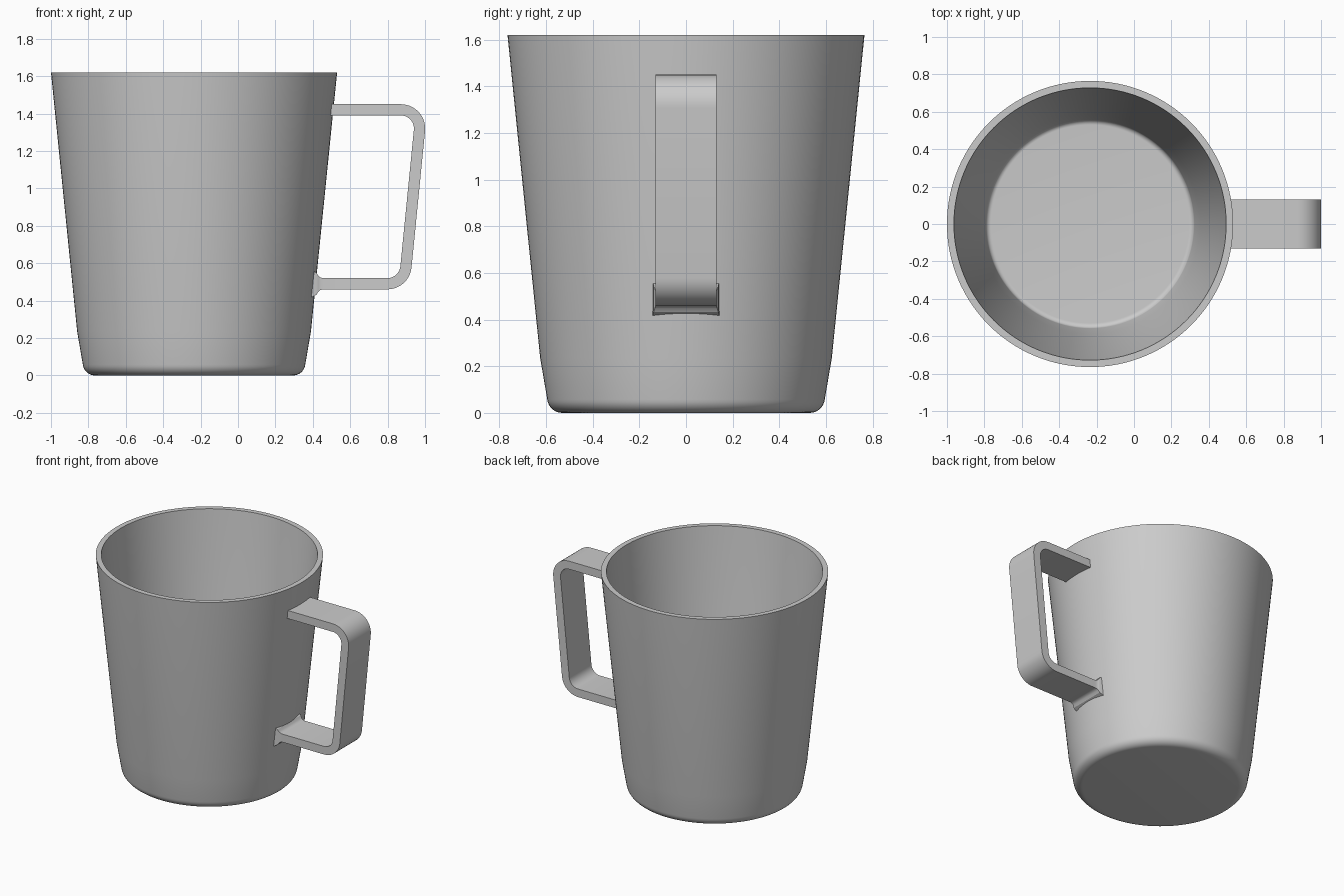
import bpy, bmesh, math
from mathutils import Vector

if "Cube" in bpy.data.objects:
    bpy.data.objects.remove(bpy.data.objects["Cube"], do_unlink=True)

CUP_X = -0.235      # cup axis
SEGMENTS = 128
WALL = 0.037
HALF_THICK = 0.03   # handle strap
HALF_WIDTH = 0.13

grey = bpy.data.materials.new("plain grey")
grey.use_nodes = True
grey.diffuse_color = (0.6, 0.6, 0.6, 1)
grey.node_tree.nodes["Principled BSDF"].inputs["Base Color"].default_value = (0.6, 0.6, 0.6, 1)


def finish(name, bm):
    bmesh.ops.recalc_face_normals(bm, faces=bm.faces)
    mesh = bpy.data.meshes.new(name)
    bm.to_mesh(mesh)
    bm.free()
    mesh.materials.append(grey)
    obj = bpy.data.objects.new(name, mesh)
    bpy.context.collection.objects.link(obj)
    bpy.ops.object.select_all(action="DESELECT")
    obj.select_set(True)
    bpy.context.view_layer.objects.active = obj
    bpy.ops.object.shade_smooth_by_angle(angle=math.radians(30))


def skin(bm, rings):
    """Bridge consecutive closed rings and cap both ends."""
    for a, b in zip(rings, rings[1:]):
        for i in range(len(a)):
            j = (i + 1) % len(a)
            bm.faces.new((a[i], a[j], b[j], b[i]))
    bm.faces.new(rings[0])
    bm.faces.new(rings[-1])


def rounded_corner(before, corner, after, radius, steps=10):
    """Points of an arc that rounds off a corner."""
    u, v = (before - corner).normalized(), (after - corner).normalized()
    half = u.angle(v) / 2
    centre = corner + (u + v).normalized() * radius / math.sin(half)
    start = (corner + u * radius / math.tan(half) - centre).normalized()
    end = (corner + v * radius / math.tan(half) - centre).normalized()
    return [centre + start.slerp(end, i / steps) * radius for i in range(steps + 1)]


# Cup: outer wall, flat rim and inner wall in one lathed profile
def wall_profile(inset):
    r = 0.065 - inset
    arc = [(0.53 + r * math.sin(a), 0.065 - r * math.cos(a))
           for a in (math.pi / 2 * 0.93 * i / 8 for i in range(9))]
    return arc + [(0.625 - inset, 0.235), (0.765 - inset, 1.62)]


bm = bmesh.new()
rings = []
for radius, z in wall_profile(0) + wall_profile(WALL)[::-1]:
    rings.append([bm.verts.new((CUP_X + radius * math.cos(t), radius * math.sin(t), z))
                  for t in (math.tau * i / SEGMENTS for i in range(SEGMENTS))])
skin(bm, rings)
finish("cup", bm)

# Handle: flat strap swept along a rounded path, flared at its lower root
top_root, top_corner = Vector((0.487, 0, 1.42)), Vector((0.981, 0, 1.42))
low_corner, low_root = Vector((0.889, 0, 0.49)), Vector((0.388, 0, 0.49))
path = [top_root]
path += rounded_corner(top_root, top_corner, low_corner, 0.1)
path += rounded_corner(top_corner, low_corner, low_root, 0.1)
flare = [0] * len(path)
for x, extra in ((0.455, 0), (0.44, 0.004), (0.43, 0.012), (0.42, 0.028), (0.388, 0.045)):
    path.append(Vector((x, 0, 0.49)))
    flare.append(extra)

bm = bmesh.new()
rings = []
for i, (p, extra) in enumerate(zip(path, flare)):
    tangent = (path[min(i + 1, len(path) - 1)] - path[max(i - 1, 0)]).normalized()
    side = Vector((-tangent.z, 0, tangent.x)) * (HALF_THICK + extra)
    across = Vector((0, HALF_WIDTH + extra * 0.3, 0))
    rings.append([bm.verts.new(p + side * a + across * b)
                  for a, b in ((1, 1), (1, -1), (-1, -1), (-1, 1))])
skin(bm, rings)
finish("handle", bm)
